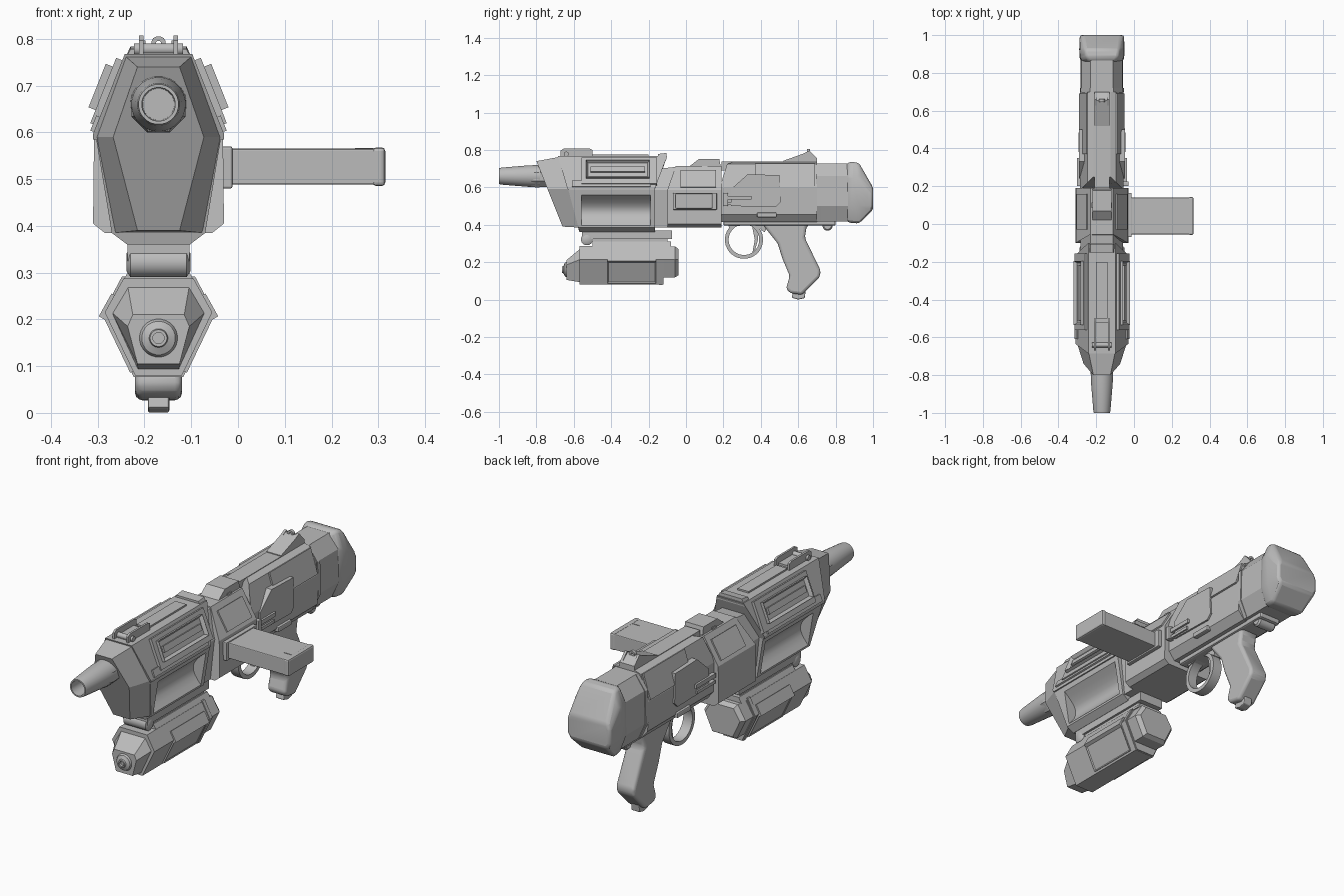
import bpy, bmesh, math
from mathutils import Vector

if "Cube" in bpy.data.objects:
    bpy.data.objects.remove(bpy.data.objects["Cube"])

CX = -0.17  # gun centre plane; all parts are modelled around local x = 0
grey = bpy.data.materials.new("gunmetal_grey")
grey.diffuse_color = (0.5, 0.5, 0.5, 1)
grey.use_nodes = True
grey.node_tree.nodes["Principled BSDF"].inputs["Base Color"].default_value = grey.diffuse_color


def finish(name, bm, mirror=False, bevel=0, segs=2, smooth=False):
    bmesh.ops.recalc_face_normals(bm, faces=bm.faces)
    me = bpy.data.meshes.new(name)
    bm.to_mesh(me)
    bm.free()
    ob = bpy.data.objects.new(name, me)
    ob.location.x = CX
    me.materials.append(grey)
    bpy.context.collection.objects.link(ob)
    if bevel:
        m = ob.modifiers.new("bevel", 'BEVEL')
        m.width, m.segments, m.limit_method = bevel, segs, 'ANGLE'
        m.angle_limit = math.radians(25)
    if mirror:
        ob.modifiers.new("mirror", 'MIRROR')
    if smooth:
        bpy.ops.object.select_all(action='DESELECT')
        ob.select_set(True)
        bpy.context.view_layer.objects.active = ob
        bpy.ops.object.shade_smooth_by_angle(angle=math.radians(35))
    return ob


def skin(name, rings, **kw):
    """Join rings of equal length, with end caps."""
    bm = bmesh.new()
    vs = [[bm.verts.new(p) for p in r] for r in rings]
    n = len(vs[0])
    for a, b in zip(vs, vs[1:]):
        for i in range(n):
            bm.faces.new((a[i], a[(i + 1) % n], b[(i + 1) % n], b[i]))
    bm.faces.new(vs[0])
    bm.faces.new(vs[-1])
    return finish(name, bm, **kw)


def loft(name, *secs, **kw):
    """Each section is (y or list of y, half profile of (x, z) top to bottom)."""
    rings = []
    for y, half in secs:
        ys = y if isinstance(y, (list, tuple)) else [y] * len(half)
        right = [(x, yy, z) for (x, z), yy in zip(half, ys)]
        rings.append(right + [(-x, yy, z) for x, yy, z in reversed(right)])
    return skin(name, rings, **kw)


def prism(name, x0, x1, side, **kw):
    return skin(name, [[(x, y, z) for y, z in side] for x in (x0, x1)], **kw)


def box(name, x0, x1, y0, y1, z0, z1, **kw):
    return prism(name, x0, x1, [(y0, z0), (y1, z0), (y1, z1), (y0, z1)], **kw)


def lathe(name, pts, axis, c, n=24, closed=False, **kw):
    """Spin (radius, along) points about the x, y or z axis through c."""
    bm = bmesh.new()
    rings = []
    for r, a in pts:
        ring = []
        for i in range(n):
            t = 2 * math.pi * (i + 0.5) / n
            u, v = r * math.cos(t), r * math.sin(t)
            p = {'x': (a, u, v), 'y': (u, a, v), 'z': (u, v, a)}[axis]
            ring.append(bm.verts.new(Vector(p) + Vector(c)))
        rings.append(ring)
    pairs = list(zip(rings, rings[1:])) + ([(rings[-1], rings[0])] if closed else [])
    for a, b in pairs:
        for i in range(n):
            bm.faces.new((a[i], a[(i + 1) % n], b[(i + 1) % n], b[i]))
    if not closed:
        bm.faces.new(rings[0])
        bm.faces.new(rings[-1])
    return finish(name, bm, smooth=n > 8, **kw)


def slope_plate(name, p0, p1, t0, t1, y0, y1, thick, inset=0, depth=0):
    """Mirrored plate lying on the slope p0-p1 (x, z), optionally with a recess."""
    p0, p1 = Vector(p0), Vector(p1)
    d = (p1 - p0).normalized()
    nrm = Vector((-d.y, d.x))
    a, b = p0 + d * t0, p0 + d * t1
    quad = [a - nrm * .01, b - nrm * .01, b + nrm * thick, a + nrm * thick]
    bm = bmesh.new()
    r0, r1 = [[bm.verts.new((q.x, y, q.y)) for q in quad] for y in (y0, y1)]
    for i in range(4):
        bm.faces.new((r0[i], r0[(i + 1) % 4], r1[(i + 1) % 4], r1[i]))
    bm.faces.new(r0)
    bm.faces.new(r1)
    bmesh.ops.recalc_face_normals(bm, faces=bm.faces)
    if inset:
        out = Vector((nrm.x, 0, nrm.y))
        top = max(bm.faces, key=lambda f: f.normal.dot(out))
        bmesh.ops.inset_region(bm, faces=[top], thickness=inset, depth=0)
        bmesh.ops.translate(bm, verts=top.verts, vec=-out * depth)
    return finish(name, bm, mirror=True)


# Muzzle and faceted nose
lathe("muzzle_collar", [(.058, -.72), (.062, -.8), (.058, -.83)], 'y', (0, 0, .657), n=8)
lathe("muzzle", [(.06, -.78), (.058, -.84), (.046, -.985), (.043, -1), (.036, -1), (.034, -.9)],
      'y', (0, 0, .66))
loft("nose", ([-.8, -.74, -.66], [(.045, .74), (.097, .59), (.045, .39)]),
     ([-.68, -.63, -.57], [(.07, .762), (.132, .59), (.095, .385)]))

# Front housing: upper shell and scooped lower half
U0, U1 = (.072, .768), (.14, .597)
loft("upper_shell", ([-.685, -.635, -.63], [U0, U1, (.14, .585)]),
     ([-.1, -.165, -.165], [U0, U1, (.14, .585)]))
slope_plate("shell_side_plate", U0, U1, .015, .165, -.56, -.155, .014)
slope_plate("shell_vent_frame", U0, U1, .035, .135, -.535, -.195, .03, .015, .016)
slope_plate("shell_vent_bar", U0, U1, .07, .1, -.51, -.22, .024)
slope_plate("shell_lower_lip", U0, U1, .145, .18, -.61, -.19, .008)
low = [(.134, .59), (.1, .385), (.067, .36)]
loft("lower_front_wall", ([-.63, -.575, -.57], low), (-.56, low))
loft("lower_rear_wall", (-.19, low), (-.165, low))
scoop = [(.134, .59), (.129, .56)]
for i in range(1, 8):
    t = i / 8
    scoop.append((.129 - .028 * t - .055 * math.sin(math.pi * t), .56 - .165 * t))
scoop += [(.101, .395), (.1, .385), (.067, .36)]
loft("scooped_side_bay", (-.565, scoop), (-.185, scoop), smooth=True)
box("shell_top_strip", -.03, .03, -.5, -.2, .76, .776)
loft("shell_rear_lip", (-.15, [(.06, .778), (.075, .75)]), (-.105, [(.06, .784), (.075, .75)]))

# Front sight rails and pins
prism("front_sight_rail", .032, .042,
      [(-.67, .76), (-.5, .76), (-.5, .8), (-.515, .807), (-.655, .807), (-.67, .797)], mirror=True)
box("front_sight_base", -.042, .042, -.65, -.52, .76, .778)
lathe("front_sight_pin", [(.013, -.052), (.013, .052)], 'x', (0, -.64, .778), n=12)

# Neck and middle block
loft("neck", ([-.14, -.19, -.19], [(.06, .7), (.112, .585), (.09, .385)]),
     (-.05, [(.06, .71), (.112, .585), (.09, .385)]))
mid = [(.06, .715), (.138, .585), (.14, .405), (.115, .385)]
loft("middle_block", ([-.055, -.1, -.1, -.1], mid), (.19, mid))
prism("middle_hump", -.05, .05, [(.0, .69), (.19, .69), (.178, .752), (.07, .752), (.015, .71)])
box("hump_latch", .045, .054, .085, .115, .685, .725, mirror=True)
slope_plate("middle_slope_plate", mid[0], mid[1], .03, .135, -.03, .16, .007)

# Side magazine
box("magazine_collar", .13, .158, -.07, .165, .48, .57, bevel=.004)
box("magazine", .14, .465, -.055, .14, .488, .565, bevel=.004)
box("magazine_end_cap", .458, .485, -.058, .143, .485, .568, bevel=.008)
box("magazine_rib", .42, .46, .0, .004, .54, .567)

# Receiver
rec = [(.045, .735), (.075, .725), (.115, .6), (.112, .455), (.08, .415)]
loft("receiver", ([.25, .22, .18, .18, .18], rec), (.7, rec))
box("receiver_top_strip", -.04, .04, .19, .55, .69, .738)
prism("receiver_side_plate", .09, .122,
      [(.24, .5), (.24, .59), (.33, .67), (.5, .665), (.505, .52), (.48, .495)], mirror=True)
slope_plate("receiver_upper_plate", rec[1], rec[2], .0, .125, .37, .69, .008)
box("charging_slide", .11, .132, .2, .35, .535, .555, mirror=True)
box("charging_slide_lower", .11, .13, .2, .34, .505, .52, mirror=True)
box("charging_knob", .11, .142, .2, .225, .5, .57, bevel=.004)
box("selector_switch", .1, .125, .38, .485, .44, .465, mirror=True, bevel=.005)
box("receiver_floor", -.06, .06, .2, .8, .395, .43, bevel=.008)

# Rear sight
prism("rear_sight_ramp", -.04, .04, [(.52, .72), (.52, .742), (.655, .79), (.7, .755), (.7, .72)])
prism("rear_sight_wing", .028, .04, [(.55, .74), (.66, .797), (.7, .755)], mirror=True)
lathe("rear_sight_ring", [(.016, -.008), (.016, .008), (.006, .008), (.006, -.008)],
      'y', (0, .655, .79), n=12, closed=True)

# Stock and butt
st = [(.06, .728), (.108, .66), (.112, .5), (.075, .418)]
loft("stock", (.695, st), (.88, st))
loft("stock_collar", (.7, [(x * 1.04, z) for x, z in st]), (.72, [(x * 1.04, z) for x, z in st]))
loft("butt_pad", (.855, [(.06, .722), (.105, .66), (.108, .5), (.07, .42)]),
     (.88, [(.085, .738), (.116, .66), (.118, .5), (.085, .41)]),
     (.925, [(.09, .73), (.118, .66), (.12, .5), (.09, .407)]),
     (1.0, [(.1, .6), (.117, .575), (.117, .505), (.1, .48)]), bevel=.012, smooth=True)

# Pistol grip, trigger and guard
prism("pistol_grip", -.05, .05,
      [(.4, .42), (.43, .375), (.49, .3), (.515, .22), (.555, .125), (.535, .06), (.555, .035),
       (.62, .025), (.715, .12), (.72, .155), (.635, .33), (.645, .39), (.68, .42)],
      bevel=.02, segs=3, smooth=True)
prism("grip_stud", -.023, .023, [(.575, .05), (.565, .01), (.6, 0), (.635, .008), (.64, .05)],
      bevel=.005)
lathe("trigger_guard", [(.102, -.025), (.102, .025), (.082, .025), (.082, -.025)],
      'x', (0, .31, .32), n=32, closed=True)
prism("trigger", -.012, .012, [(.35, .41), (.39, .41), (.385, .32), (.365, .25), (.355, .25), (.368, .32)])
prism("guard_bridge", -.03, .03, [(.22, .42), (.23, .385), (.29, .395), (.37, .395), (.42, .36), (.45, .42)])
lathe("sling_stud", [(.02, -.05), (.027, -.042), (.027, .042), (.02, .05)], 'x', (0, .757, .395), n=20)
box("sling_stud_mount", -.03, .03, .725, .79, .395, .44)

# Mount between housing and lower pod
box("pod_mount", -.066, .066, -.555, -.075, .325, .37)
box("pod_mount_waist", -.055, .055, -.5, -.1, .28, .33)
loft("pod_mount_foot", (-.5, [(.06, .31), (.075, .285)]), (-.08, [(.06, .31), (.075, .285)]))
lathe("pod_mount_roller", [(.02, -.068), (.032, -.06), (.032, .06), (.02, .068)], 'x',
      (0, -.53, .322), n=20)

# Lower pod: hexagonal body, tapered front, rear cap
pod = [(.075, .287), (.115, .215), (.05, .08)]
loft("pod_body", (-.57, pod), (-.12, pod))
loft("pod_nose", (-.64, [(.055, .21), (.066, .185), (.045, .105)]),
     (-.565, [(.066, .272), (.1, .215), (.044, .093)]))
lathe("pod_nozzle", [(.042, -.6), (.042, -.638), (.036, -.648), (.02, -.655), (.018, -.662),
                     (.012, -.662), (.012, -.65)], 'y', (0, 0, .16))
slope_plate("pod_side_panel", pod[1], pod[2], .008, .14, -.42, -.16, .007, .008, .004)
slope_plate("pod_upper_panel", pod[0], pod[1], .04, .096, -.42, -.16, .007)
cap = [(.07, .285), (.112, .215), (.065, .118)]
loft("pod_rear_cap", (-.13, cap), (-.06, cap), (-.04, [(.06, .27), (.095, .215), (.055, .13)]))
loft("pod_rear_band", (-.145, [(.078, .292), (.119, .215), (.053, .077)]),
     (-.125, [(.078, .292), (.119, .215), (.053, .077)]))
